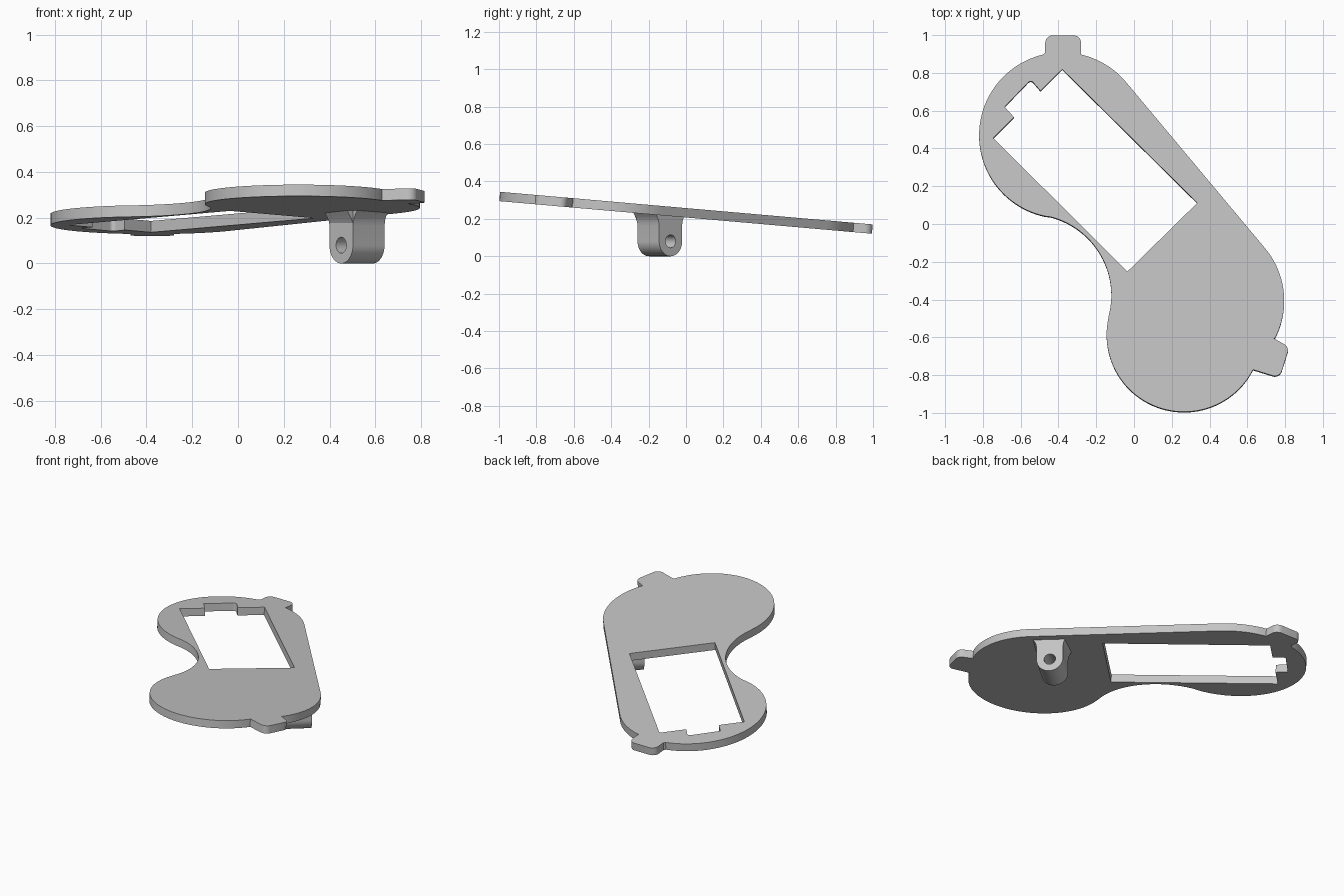
import bpy
from math import radians, cos, sin
from mathutils import Matrix, Vector

cube = bpy.data.objects.get("Cube")
if cube:
    bpy.data.objects.remove(cube, do_unlink=True)

grey = bpy.data.materials.new("plain grey")
grey.use_nodes = True
colour = (0.55, 0.55, 0.55, 1)
grey.diffuse_color = colour
grey.node_tree.nodes["Principled BSDF"].inputs["Base Color"].default_value = colour


def arc(cx, cy, r, start, end, steps=24):
    """Points along an arc, angles in degrees."""
    angles = [radians(start + (end - start) * i / steps) for i in range(steps + 1)]
    return [(cx + r * cos(a), cy + r * sin(a)) for a in angles]


def solid(name, loops, depth, matrix):
    """Extrude closed outlines (inner loops become holes) into a mesh."""
    curve = bpy.data.curves.new(name + "_outline", "CURVE")
    curve.dimensions = "2D"
    curve.fill_mode = "BOTH"
    curve.extrude = depth / 2
    for loop in loops:
        spline = curve.splines.new("POLY")
        spline.points.add(len(loop) - 1)
        for point, (x, y) in zip(spline.points, loop):
            point.co = (x, y, 0, 1)
        spline.use_cyclic_u = True
    obj = bpy.data.objects.new(name, curve)
    bpy.context.collection.objects.link(obj)
    obj.matrix_world = matrix
    bpy.ops.object.select_all(action="DESELECT")
    obj.select_set(True)
    bpy.context.view_layer.objects.active = obj
    bpy.ops.object.convert(target="MESH")
    obj = bpy.context.object
    obj.data.materials.clear()
    obj.data.materials.append(grey)
    # weld the caps to the walls
    bpy.ops.object.mode_set(mode="EDIT")
    bpy.ops.mesh.select_all(action="SELECT")
    bpy.ops.mesh.remove_doubles(threshold=0.0005)
    bpy.ops.mesh.normals_make_consistent(inside=False)
    bpy.ops.object.mode_set(mode="OBJECT")
    bpy.ops.object.shade_smooth_by_angle(angle=radians(30))
    return obj


# Plate outline, counter-clockwise from the straight long edge
outline = arc(-0.38, 0.47, 0.44, 40, 77, 12)
outline += [(-0.28, 0.96)] + arc(-0.32, 0.96, 0.04, 10, 90, 6)      # rear tab
outline += arc(-0.43, 0.96, 0.04, 90, 180, 6) + [(-0.47, 0.91)]
outline += arc(-0.38, 0.47, 0.44, 103, 258, 48)                     # rear lobe
outline += arc(-0.55, -0.38, 0.43, 78, -14, 32)[1:]                 # waist
outline += arc(0.265, -0.59, 0.41, 166, 333, 48)[1:]                # front lobe
outline += arc(0.745, -0.77, 0.04, 245, 333, 6)                     # side tab
outline += arc(0.775, -0.675, 0.04, -25, 60, 6) + [(0.74, -0.61)]
outline += arc(0.36, -0.41, 0.435, -27, 40, 24)                     # side bulge

# Rectangular window with a notch in its short rear side
window = [(-0.38, 0.82), (0.335, 0.11), (-0.035, -0.255), (-0.745, 0.455),
          (-0.635, 0.565), (-0.685, 0.62)]
window += arc(-0.547, 0.738, 0.018, 135, 45, 6) + [(-0.495, 0.705)]

tilt = Matrix.Translation((0, 0, 0.2325)) @ Matrix.Rotation(radians(-5), 4, "X")
solid("tilted_plate", [outline, window], 0.05, tilt)

# Pivot lug: rounded foot, fillets flaring into the plate, bored through
right_side = [(0.08, 0.165), (0.084, 0.19), (0.093, 0.21), (0.11, 0.232)]
left_side = [(-x, z) for x, z in reversed(right_side)]
lug = arc(0, 0.08, 0.08, 180, 360, 24) + right_side + left_side
bore = arc(0, 0.08, 0.035, 0, 345, 23)

# Lug frame: local x across, local y up, local z along the bore
along = Vector((cos(radians(40)), sin(radians(40)), 0))
up = Vector((0, 0, 1))
across = up.cross(along)
frame = Matrix((across, up, along)).transposed().to_4x4()
centre = Matrix.Translation((0.52, -0.14, 0))
solid("pivot_lug", [lug, bore], 0.18, centre @ frame)

# Fillet between the inner end of the lug and the plate
fillet = [(-0.085, 0.165), (-0.085, 0.235), (-0.125, 0.235), (-0.105, 0.205), (-0.094, 0.185)]
side_frame = Matrix((along, up, -across)).transposed().to_4x4()
solid("lug_fillet", [fillet], 0.16, centre @ side_frame)
